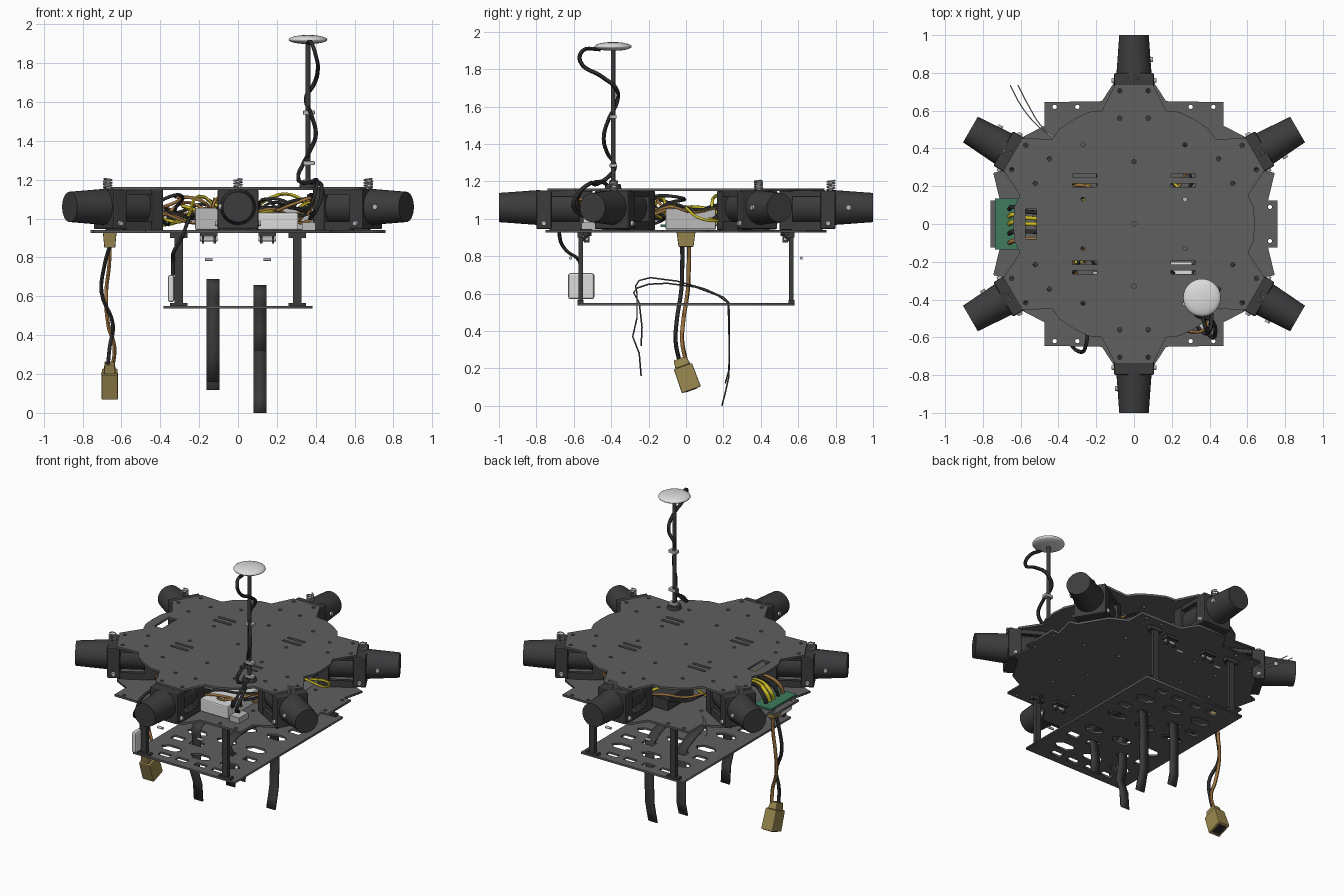
import bpy, bmesh, math, random
from mathutils import Matrix, Vector

if "Cube" in bpy.data.objects:
    bpy.data.objects.remove(bpy.data.objects["Cube"])
random.seed(4)

def mat(name, r, g, b):
    m = bpy.data.materials.new(name)
    m.diffuse_color = (r, g, b, 1)
    m.use_nodes = True
    m.node_tree.nodes["Principled BSDF"].inputs["Base Color"].default_value = m.diffuse_color
    return m

PLATE = mat("carbon grey", .115, .115, .115)
BLACK = mat("black plastic", .045, .045, .047)
CABLE = mat("cable black", .025, .025, .025)
WHITE = mat("white plastic", .72, .72, .72)
STEEL = mat("light metal", .5, .5, .5)
GREEN = mat("board green", .05, .2, .11)
YELLOW = mat("wire yellow", .62, .52, .02)
BROWN = mat("wire brown", .33, .17, .05)
GOLD = mat("connector gold", .33, .25, .08)

def add(name, me, m, M=Matrix()):
    o = bpy.data.objects.new(name, me)
    me.materials.clear()
    me.materials.append(m)
    o.matrix_world = M
    bpy.context.collection.objects.link(o)
    return o

def smooth(o, angle=40):
    bpy.ops.object.select_all(action='DESELECT')
    o.select_set(True)
    bpy.context.view_layer.objects.active = o
    bpy.ops.object.shade_smooth_by_angle(angle=math.radians(angle))

def box(name, lo, hi, m, M=Matrix(), bevel=0, top=1):
    """Box between two corners; 'top' scales the upper face."""
    bm = bmesh.new()
    bmesh.ops.create_cube(bm, size=1)
    for v in bm.verts:
        k = top if v.co.z > 0 else 1
        v.co = [(a + b) / 2 + v.co[i] * (b - a) * (k if i < 2 else 1) for i, (a, b) in enumerate(zip(lo, hi))]
    if bevel:
        bmesh.ops.bevel(bm, geom=bm.edges[:], offset=bevel, segments=2, profile=.5, affect='EDGES')
    me = bpy.data.meshes.new(name)
    bm.to_mesh(me); bm.free()
    return add(name, me, m, M)

def rod(name, a, b, r1, r2, m, M=Matrix(), n=24):
    """Cylinder or cone from point a to point b."""
    a, b = Vector(a), Vector(b)
    bm = bmesh.new()
    T = Matrix.Translation((a + b) / 2) @ (b - a).to_track_quat('Z', 'Y').to_matrix().to_4x4()
    bmesh.ops.create_cone(bm, cap_ends=True, segments=n, radius1=r1, radius2=r2, depth=(b - a).length, matrix=T)
    me = bpy.data.meshes.new(name)
    bm.to_mesh(me); bm.free()
    o = add(name, me, m, M)
    smooth(o)
    return o

def from_curve(name, cu, m, M=Matrix()):
    tmp = bpy.data.objects.new("tmp", cu)
    bpy.context.collection.objects.link(tmp)
    dg = bpy.context.evaluated_depsgraph_get()
    me = bpy.data.meshes.new_from_object(tmp.evaluated_get(dg))
    bpy.data.objects.remove(tmp)
    me.name = name
    return add(name, me, m, M)

def wire(name, pts, r, m, M=Matrix(), res=5):
    cu = bpy.data.curves.new(name, 'CURVE')
    cu.dimensions = '3D'
    cu.bevel_depth, cu.bevel_resolution, cu.resolution_u, cu.use_fill_caps = r, 1, res, True
    s = cu.splines.new('BEZIER')
    s.bezier_points.add(len(pts) - 1)
    for p, c in zip(s.bezier_points, pts):
        p.co = c
        p.handle_left_type = p.handle_right_type = 'AUTO'
    o = from_curve(name, cu, m, M)
    smooth(o, 60)
    return o

def sheet(name, outline, holes, z, t, m):
    """Flat plate with real cut-outs."""
    cu = bpy.data.curves.new(name, 'CURVE')
    cu.dimensions, cu.fill_mode, cu.extrude = '2D', 'BOTH', t / 2
    for loop in [outline] + holes:
        s = cu.splines.new('POLY')
        s.points.add(len(loop) - 1)
        for p, (x, y) in zip(s.points, loop):
            p.co = (x, y, 0, 1)
        s.use_cyclic_u = True
    return from_curve(name, cu, m, Matrix.Translation((0, 0, z)))

def rect(x, y, w, h):
    return [(x - w/2, y - h/2), (x + w/2, y - h/2), (x + w/2, y + h/2), (x - w/2, y + h/2)]

def ngon(x, y, rx, ry, n=8):
    return [(x + rx * math.cos(2*math.pi*i/n), y + ry * math.sin(2*math.pi*i/n)) for i in range(n)]

def polar(x, y, a):
    c, s = math.cos(math.radians(a)), math.sin(math.radians(a))
    return (x*c - y*s, x*s + y*c)

ARMS = [30, 90, 150, 210, 270, 330]

# top plate with arm points, slots and screw holes
outline, holes = [], []
for a in ARMS:
    outline += [polar(x, y, a) for x, y in [(.60, -.17), (.74, -.1), (.74, .1), (.60, .17)]]
    outline += [polar(.64, 0, a + d) for d in (22, 30, 38)]
    holes += [ngon(*polar(x, y, a), .012, .012) for x in (.56, .705) for y in (-.075, .075)]
for x in (-.26, .26):
    for y in (-.255, -.205, .205, .255):
        holes.append(rect(x, y, .13, .02))
holes += [rect(-.545, 0, .06, .16)] + [ngon(0, y, .012, .012) for y in (-.33, 0, .33)]
holes += [ngon(x, y, .012, .012) for x in (-.27, .27) for y in (-.13, .13, .42, -.42)]
sheet("top_plate", outline, holes, 1.155, .014, PLATE)

# bottom plate, one quadrant mirrored four ways
q = [(.76, .125), (.71, .125), (.745, .27), (.693, .285), (.588, .461), (.475, .52), (.475, .645), (.17, .65), (.105, .75)]
half = q + [(-x, y) for x, y in reversed(q)]
outline = half + [(-x, -y) for x, y in half]
holes = [ngon(sx*x, sy*y, .012, .012) for sx in (-1, 1) for sy in (-1, 1)
         for x, y in [(.42, .62), (.3, .62), (.72, .09), (.36, .35), (.15, .4), (.5, .12), (.25, .15)]]
sheet("bottom_plate", outline, holes, .933, .014, PLATE)

# six arm clamps with tapered tube stubs
for i, a in enumerate(ARMS):
    M = Matrix.Rotation(math.radians(a), 4, 'Z')
    box("clamp_inner_block", (.50, -.1, .94), (.57, .1, 1.148), BLACK, M, .006)
    rod("clamp_tube", (.5, 0, 1.06), (.8, 0, 1.06), .088, .088, BLACK, M)
    box("clamp_outer_block", (.72, -.105, .945), (.80, .105, 1.15), BLACK, M, .008)
    rod("arm_stub", (.78, 0, 1.06), (1.0, 0, 1.06), .094, .078, BLACK, M, 32)
    for s in (-1, 1):
        box("clamp_side_rib", (.57, s*.085 - .012, .94), (.73, s*.085 + .012, .985), BLACK, M)
        box("clamp_upper_rib", (.57, s*.085 - .012, 1.12), (.73, s*.085 + .012, 1.148), BLACK, M)
        rod("clamp_bolt", (.76, s*.1, .975), (.76, s*.118, .975), .017, .012, STEEL, M, 10)
    rod("arm_screw", (.87, -.08, 1.06), (.87, -.1, 1.06), .014, .014, STEEL, M, 10)
    if a != 270:  # coil spring above the clamp
        wire("clamp_spring", [(.775 + .021*math.cos(t*math.pi/2), .021*math.sin(t*math.pi/2), 1.15 + .055*t/16)
                              for t in range(17)], .004, STEEL, M, 3)
    # power leads running to the middle
    for m, y in ((CABLE, -.05), (BROWN, 0), (YELLOW, .05), (CABLE, .07)):
        pts = [(.52, y, 1.04)]
        for r in (.44, .34, .24):
            pts.append((r, y + random.uniform(-.14, .14), random.uniform(.97, 1.12)))
        wire("motor_lead", pts + [(.12, y, 1.0)], .009, m, M)
    if a != 150:  # loops between neighbouring arms
        for m in (CABLE, BROWN):
            z = random.uniform(1.0, 1.1)
            wire("cross_lead", [polar(.5, .1, a) + (1.04,), polar(.52, 0, a + 20) + (z,),
                                polar(.48, 0, a + 35) + (z - .03,), polar(.5, -.1, a + 60) + (1.06,)], .008, m)

# electronics between the plates
box("receiver_box", (.1, -.55, .942), (.31, -.2, 1.03), WHITE, bevel=.008)
box("controller_box", (.18, -.11, .942), (.46, .16, 1.055), STEEL, bevel=.008)
box("regulator_box", (-.22, -.5, .942), (-.1, -.25, 1.055), STEEL, bevel=.006)
box("rear_module", (-.2, .2, .942), (.15, .48, 1.03), BLACK, bevel=.006)
box("front_module", (.33, -.56, .942), (.4, -.46, .98), STEEL)
wire("yellow_loop", [(.45, .12, 1.0), (.55, .17, .99), (.6, .08, 1.0), (.5, .0, 1.06)], .008, YELLOW)

# power board with its leads and connector below
box("power_board", (-.735, -.135, .955), (-.6, .135, .968), GREEN)
for i, (y, m) in enumerate([(-.1, BROWN), (-.05, CABLE), (0, YELLOW), (.04, YELLOW), (.08, CABLE)]):
    wire("board_lead", [(-.66, y, .965), (-.64, y + .01, 1.02), (-.56, y*.8, 1.06), (-.4, y, 1.03), (-.25, y*2, 1.0)], .012, m)
box("power_socket", (-.688, -.04, .85), (-.632, .04, .935), GOLD, bevel=.004, top=1.28)
for y, m in ((-.02, CABLE), (.015, BROWN)):
    k = .012 if y > 0 else -.012
    wire("battery_lead", [(-.66, y, .86), (-.675 + k, y, .76), (-.69 + k, y - .005, .62),
                          (-.655 - k, y - .03, .45), (-.648 + k, y - .035, .34), (-.66 + k, y - .01, .22)], .011, m)
P = Matrix.Translation((-.66, 0, .165)) @ Matrix.Rotation(math.radians(20), 4, 'X')
box("battery_plug", (-.043, -.054, -.085), (.043, .054, .05), GOLD, P, .006, .95)
box("battery_plug_neck", (-.03, -.042, .05), (.03, .042, .095), GOLD, P, .005, .85)
box("battery_plug_mouth", (-.028, -.035, -.088), (.028, .035, -.084), CABLE, P)

# lower tray with cut-outs
holes = []
for y in (-.5, .5):
    holes += [rect(x, y, .08, .04) for x in (-.2, -.07, .07, .2)]
for y in (-.4, -.12, .1, .37):
    holes += [ngon(x, y, .075, .04, 6) for x in (-.22, 0, .22)]
for y in (-.255, .232):
    holes += [rect(x, y, .085, .05) for x in (-.27, -.128, .113, .27)]
sheet("lower_tray", rect(0, 0, .765, 1.16), holes, .543, .013, PLATE)

# tray posts, feet, braces, clips and loose screws
for sy in (-1, 1):
    for sx in (-1, 1):
        x, y = sx*.305, sy*.563
        box("tray_post", (x - .021, y - .013, .545), (x + .021, y + .013, .93), BLACK)
        box("post_foot", (x - .045, y - .016, .549), (x + .045, y + .016, .565), BLACK)
        box("post_head", (x - .045, y - .016, .9), (x + .045, y + .016, .927), BLACK)
        rod("post_brace", (x, y, .875), (x, y - sy*.05, .925), .008, .008, BLACK, n=8)
        cx = sx*.15
        box("clip_base", (cx - .045, sy*.53 - .025, .908), (cx + .045, sy*.53 + .025, .927), BLACK)
        rod("clip_pin", (cx - .045, sy*.53, .892), (cx + .045, sy*.53, .892), .01, .01, STEEL, n=10)
        for d in (-.03, .03):
            box("clip_ear", (cx + d - .006, sy*.53 - .015, .872), (cx + d + .006, sy*.53 + .015, .91), BLACK)
        rod("loose_screw", (cx - .02, sy*.617, .79), (cx + .02, sy*.617, .79), .008, .008, STEEL, n=10)

# battery straps as ribbons
def strap(name, x, path):
    bm = bmesh.new()
    rows = [[bm.verts.new((x + d, y, z)) for d in (-.033, .033)] for y, z in path]
    for a, b in zip(rows, rows[1:]):
        bm.faces.new((a[0], a[1], b[1], b[0]))
    me = bpy.data.meshes.new(name)
    bm.to_mesh(me); bm.free()
    o = add(name, me, BLACK)
    md = o.modifiers.new("thickness", 'SOLIDIFY')
    md.thickness, md.offset = .008, 0
    smooth(o, 50)
strap("left_strap", -.128, [(-.24, .16), (-.25, .28), (-.285, .37), (-.262, .47), (-.262, .6), (-.27, .64), (-.25, .67), (-.19, .685),
      (-.05, .667), (.1, .625), (.2, .58), (.23, .55), (.232, .2), (.21, .12)])
strap("right_strap", .113, [(-.24, .32), (-.235, .42), (-.25, .55), (-.28, .605), (-.26, .63), (-.2, .65), (-.1, .655),
      (.05, .635), (.17, .59), (.225, .55), (.232, .3), (.228, .15), (.21, .07), (.192, 0)])

# side receiver and its cable
box("side_receiver", (-.36, -.63, .57), (-.328, -.49, .71), WHITE, bevel=.012)
wire("receiver_cable", [(-.335, -.56, .71), (-.335, -.575, .78), (-.33, -.64, .83), (-.29, -.675, .9),
                        (-.26, -.66, .98), (-.24, -.5, 1.0)], .01, CABLE)

# mast with satellite receiver puck and wound cable
X, Y = .36, -.39
rod("mast", (X, Y, 1.16), (X, Y, 1.91), .012, .012, BLACK, n=12)
rod("mast_base", (X, Y, 1.162), (X, Y, 1.185), .045, .04, BLACK)
for z in (1.19, 1.285, 1.545):
    box("mast_clip", (X - .025, Y - .018, z - .01), (X + .035, Y + .018, z + .01), STEEL, bevel=.003)
bm = bmesh.new()
bmesh.ops.create_uvsphere(bm, u_segments=32, v_segments=12, radius=1)
for v in bm.verts:
    v.co = (v.co.x*.1, v.co.y*.1, v.co.z*(.025 if v.co.z > 0 else .022))
me = bpy.data.meshes.new("mast_puck")
bm.to_mesh(me); bm.free()
smooth(add("mast_puck", me, WHITE, Matrix.Translation((X, Y, 1.92))), 60)
wire("mast_cable", [(X, -.46, 1.905), (.38, -.55, 1.9), (.4, -.565, 1.84), (.41, -.45, 1.76), (.39, -.37, 1.69), (.35, -.37, 1.62),
     (.375, -.41, 1.54), (.4, -.44, 1.43), (.37, -.42, 1.35), (.335, -.38, 1.28), (.31, -.42, 1.22), (.33, -.48, 1.185),
     (.41, -.51, 1.19), (.43, -.58, 1.13), (.41, -.6, 1.06), (.37, -.52, 1.0)], .011, CABLE)
wire("mast_cable_loop", [(.37, -.42, 1.18), (.4, -.46, 1.2), (.4, -.56, 1.15), (.36, -.57, 1.05), (.3, -.48, 1.05)], .01, CABLE)
wire("mast_brown_lead", [(.2, -.5, 1.04), (.3, -.57, 1.08), (.38, -.55, 1.1), (.36, -.48, 1.02)], .009, BROWN)

# thin rear antennas
for d in (0, .04):
    wire("antenna", [(-.42, .45, 1.0), (-.52 + d*.5, .53, .97), (-.6 + d, .63, .96), (-.655 + d, .735, .99)], .003, STEEL)
